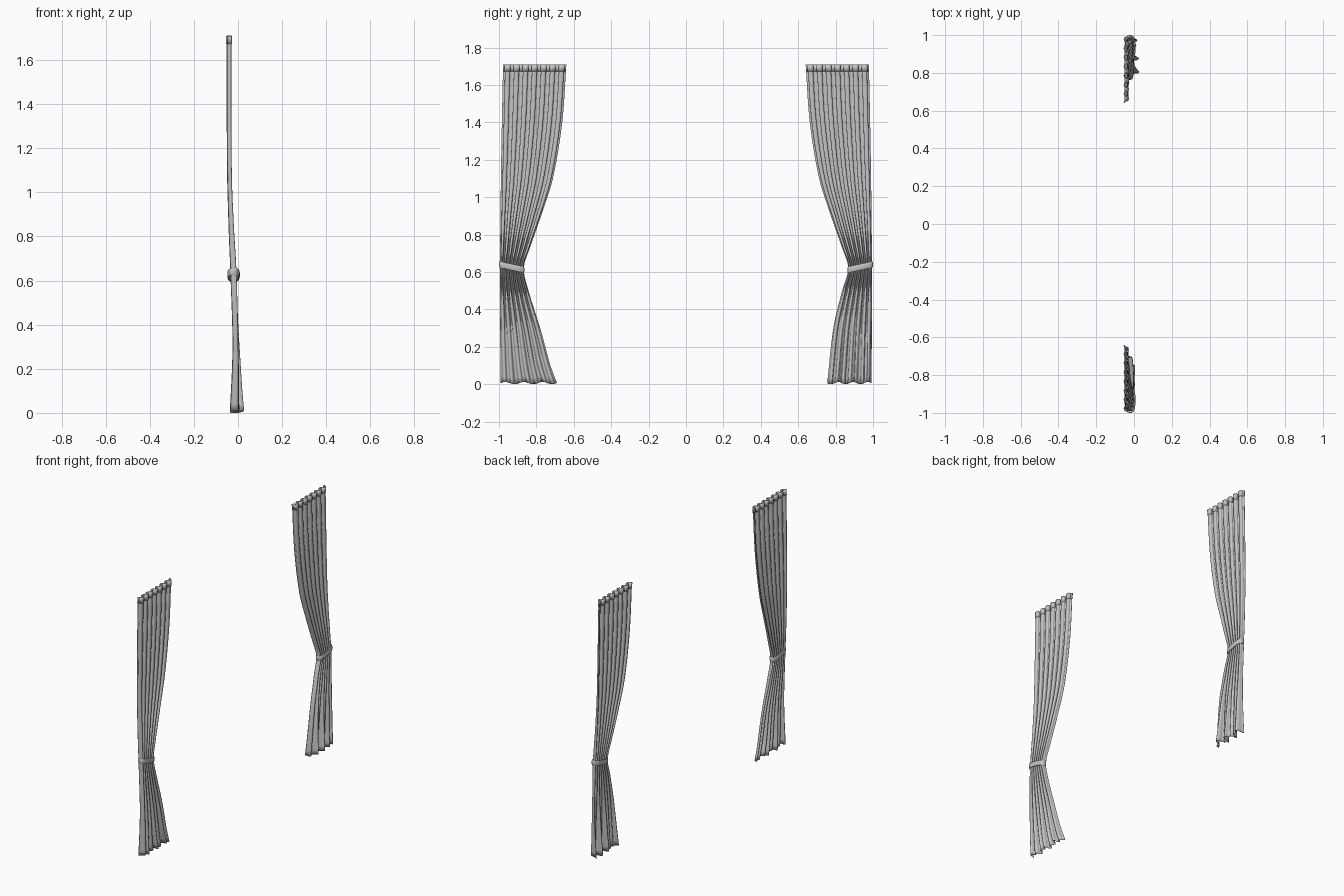
import bpy, bmesh, math
from math import sin, cos, pi

cube = bpy.data.objects.get("Cube")
if cube:
    bpy.data.objects.remove(cube)

fabric = bpy.data.materials.new("light grey fabric")
fabric.use_nodes = True
GREY = (0.55, 0.55, 0.55, 1)
fabric.diffuse_color = GREY
fabric.node_tree.nodes["Principled BSDF"].inputs["Base Color"].default_value = GREY

PLEATS, STEPS, TOP = 7, 18, 1.71


def curve(points, z):
    """Smooth interpolation through (z, value) points sorted by z."""
    n = len(points)

    def slope(i):
        a, b = points[max(i - 1, 0)], points[min(i + 1, n - 1)]
        return (b[1] - a[1]) / (b[0] - a[0])
    i = max(k for k in range(n - 1) if k == 0 or points[k][0] <= z)
    (z0, v0), (z1, v1) = points[i], points[i + 1]
    h = z1 - z0
    t = min(max((z - z0) / h, 0), 1)
    return ((2*t**3 - 3*t*t + 1) * v0 + (t**3 - 2*t*t + t) * h * slope(i)
            + (3*t*t - 2*t**3) * v1 + (t**3 - t*t) * h * slope(i + 1))


# Profiles against height: edges as distance from the middle, sheet depth, fold size
UPPER = [(0.62, 0.868), (0.72, 0.838), (0.9, 0.775), (1.1, 0.712), (1.4, 0.662), (TOP, 0.64)]
INNER = {"right": [(0, 0.69), (0.1, 0.725), (0.3, 0.78), (0.5, 0.842)] + UPPER,
         "left": [(0, 0.755), (0.3, 0.788), (0.5, 0.835)] + UPPER}
OUTER = [(0, 0.992), (0.62, 0.994), (1.2, 0.988), (TOP, 0.978)]
DEPTH = [(0, -0.022), (0.3, -0.013), (0.62, -0.02), (0.85, -0.031), (1.1, -0.039), (TOP, -0.041)]
FOLD = [(0, 0.014), (0.3, 0.011), (0.62, 0.013), (1.0, 0.010), (TOP, 0.010)]
TUCK = [(0, 0.3), (0.5, 0.4), (0.8, 0.6), (TOP, 0.62)]
FLARE = {"right": 0.016, "left": 0.042}


def fold_point(side, u, z):
    """Point on the pleated cloth, u running from the outer to the inner edge."""
    sign = 1 if side == "left" else -1
    phase = 2 * pi * PLEATS * u
    v = u + curve(TUCK, z) * sin(2 * phase) / (2 * pi * PLEATS)
    outer, inner = curve(OUTER, z), curve(INNER[side], z)
    x = curve(DEPTH, z) - curve(FOLD, z) * cos(phase)
    low = max(0, 1 - z / 0.5) ** 1.6
    x += FLARE[side] * low * max(0, sin(3 * pi * u + 0.3) ** 2 - 0.15) * (1 if u < 0.95 else 0.8)
    hem = 0.006 * (1 + sin(6 * pi * u)) * max(0, 1 - z / 0.1)
    return x, sign * (outer + (inner - outer) * v), z + hem


def finish(name, bm, smooth=True):
    bmesh.ops.recalc_face_normals(bm, faces=bm.faces)
    mesh = bpy.data.meshes.new(name)
    bm.to_mesh(mesh)
    bm.free()
    obj = bpy.data.objects.new(name, mesh)
    bpy.context.collection.objects.link(obj)
    mesh.materials.append(fabric)
    bpy.ops.object.select_all(action="DESELECT")
    obj.select_set(True)
    bpy.context.view_layer.objects.active = obj
    bpy.ops.object.shade_smooth_by_angle(angle=math.radians(45))
    return obj


def skin(bm, rows, closed=False):
    grid = [[bm.verts.new(p) for p in row] for row in rows]
    n = len(rows[0])
    for a, b in zip(grid, grid[1:] + (grid[:1] if closed else [])):
        for j in range(n if closed else n - 1):
            k = (j + 1) % n
            bm.faces.new((a[j], a[k], b[k], b[j]))


def cloth(name, side, z0, z1, rows, thickness):
    bm = bmesh.new()
    cols = PLEATS * STEPS
    skin(bm, [[fold_point(side, j / cols, z0 + (z1 - z0) * i / rows)
               for j in range(cols + 1)] for i in range(rows + 1)])
    obj = finish(name, bm)
    solid = obj.modifiers.new("thickness", "SOLIDIFY")
    solid.thickness = thickness
    solid.offset = 0


def tie_band(name, side):
    """Flat band looped round the gathered cloth, sloping down to the inner edge."""
    sign = 1 if side == "left" else -1
    section = [(-0.004, -0.015), (0.002, -0.017), (0.005, -0.010),
               (0.005, 0.010), (0.002, 0.017), (-0.004, 0.015)]
    loops = []
    for i in range(40):
        a = 2 * pi * i / 40
        # squared-off oval, long along the cloth
        c, s = cos(a), sin(a)
        ox = math.copysign(abs(c) ** 0.7, c)
        oy = math.copysign(abs(s) ** 0.8, s)
        loops.append([(-0.02 + ox * (0.023 + r), sign * (0.932 + oy * (0.063 + r)),
                       0.626 + 0.014 * oy + h) for r, h in section])
    bm = bmesh.new()
    skin(bm, loops, closed=True)
    finish(name, bm)


for side in ("left", "right"):
    cloth(side + "_curtain", side, 0, TOP, 50, 0.002)
    cloth(side + "_header_tape", side, TOP - 0.038, TOP, 1, 0.007)
    tie_band(side + "_tie_band", side)
